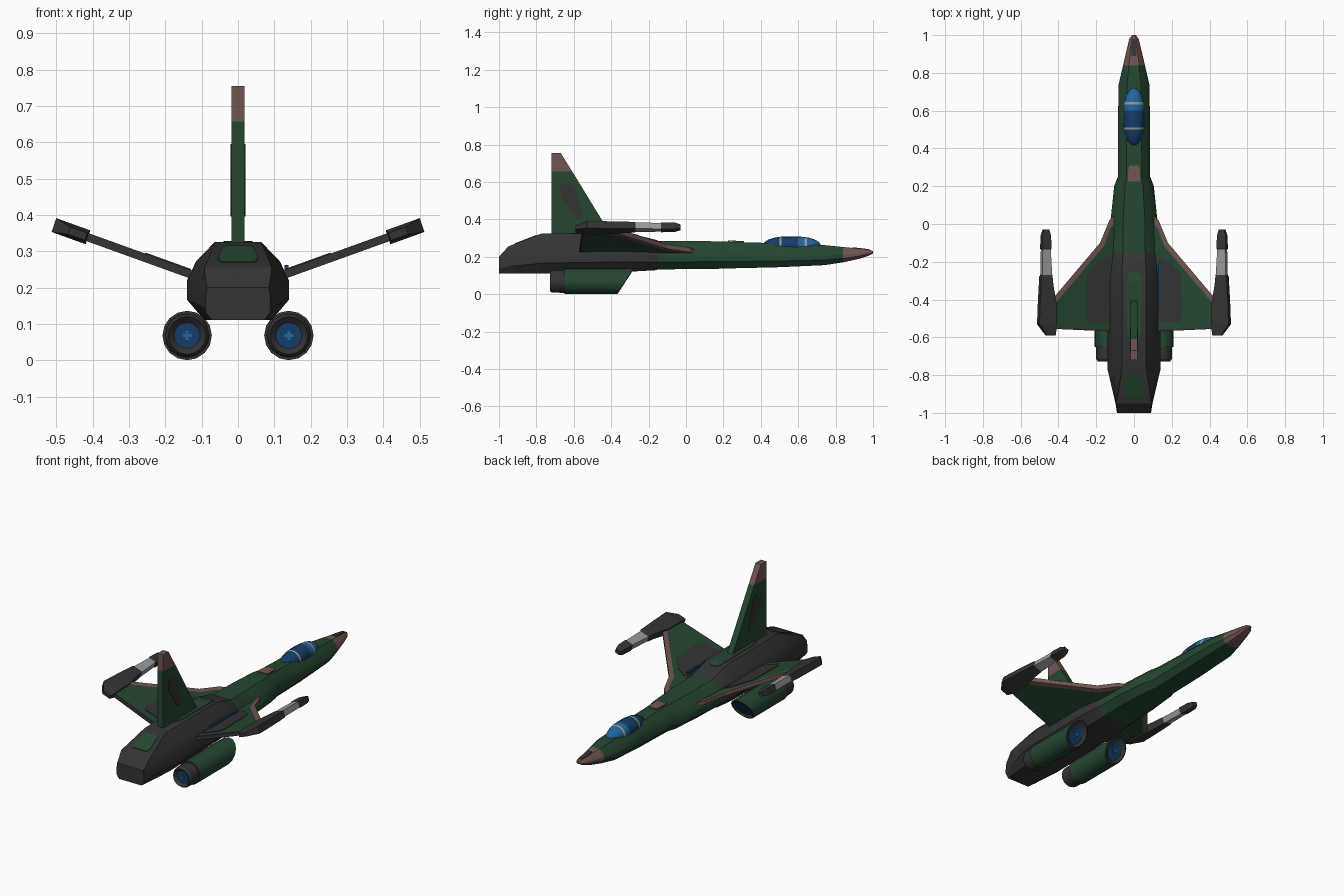
import bpy, bmesh, math

if "Cube" in bpy.data.objects:
    bpy.data.objects.remove(bpy.data.objects["Cube"])

COLOURS = {
    "forest_green": (0.018, 0.063, 0.030),
    "charcoal": (0.034, 0.034, 0.034),
    "dull_brown": (0.165, 0.092, 0.080),
    "light_grey": (0.32, 0.32, 0.32),
    "deep_blue": (0.007, 0.048, 0.135),
    "sky_blue": (0.016, 0.13, 0.34),
}
MATS = {}
for key, rgb in COLOURS.items():
    MATS[key] = bpy.data.materials.new(key)
    MATS[key].diffuse_color = (*rgb, 1)
GREEN, GREY, BROWN, LIGHT, BLUE, SKY = COLOURS


def skin(name, rings, mats, mirror=False, smooth=None):
    """Skin a row of point rings; mats is one colour or one per gap."""
    gaps = len(rings) - 1
    if isinstance(mats, str):
        mats = [mats] * gaps
    names = list(dict.fromkeys(mats))
    mesh = bpy.data.meshes.new(name)
    bm = bmesh.new()
    vs = [[bm.verts.new(p) for p in ring] for ring in rings]
    n = len(vs[0])
    for i in range(gaps):
        for j in range(n):
            k = (j + 1) % n
            f = bm.faces.new((vs[i][j], vs[i][k], vs[i + 1][k], vs[i + 1][j]))
            f.material_index = names.index(mats[i])
    for ring, m in ((vs[0], mats[0]), (vs[-1], mats[-1])):
        bm.faces.new(ring).material_index = names.index(m)
    bmesh.ops.recalc_face_normals(bm, faces=bm.faces)
    bm.to_mesh(mesh)
    bm.free()
    ob = bpy.data.objects.new(name, mesh)
    bpy.context.collection.objects.link(ob)
    for m in names:
        mesh.materials.append(MATS[m])
    if mirror:
        ob.modifiers.new("mirror", 'MIRROR').use_mirror_merge = False
    if smooth:
        bpy.context.view_layer.objects.active = ob
        ob.select_set(True)
        bpy.ops.object.shade_smooth_by_angle(angle=math.radians(smooth))
        ob.select_set(False)
    return ob


def prism(name, pts, offset, mat, mirror=False):
    top = [tuple(a + b for a, b in zip(p, offset)) for p in pts]
    return skin(name, [pts, top], mat, mirror)


def box(name, x, y, z, mat, mirror=False):
    pts = [(x[0], y[0], z[0]), (x[1], y[0], z[0]), (x[1], y[1], z[0]), (x[0], y[1], z[0])]
    return prism(name, pts, (0, 0, z[1] - z[0]), mat, mirror)


# Fuselage: ten-sided sections (y, half width, bottom, top, flat-top fraction)
def section(y, w, z0, z1, t):
    half = [(t, 1), (0.55 + 0.6 * t if t < 0.7 else 0.98, 0.74), (1, 0.49), (1, 0.26), (0.66 if t < 0.7 else 0.8, 0)]
    right = [(w * a, y, z0 + (z1 - z0) * b) for a, b in half]
    return right + [(-x, yy, z) for x, yy, z in reversed(right)]


stations = [
    (-1.00, 0.090, 0.110, 0.200, 0.95), (-0.95, 0.098, 0.110, 0.255, 0.95),
    (-0.77, 0.140, 0.110, 0.325, 0.46), (-0.30, 0.140, 0.120, 0.325, 0.46),
    (-0.16, 0.132, 0.128, 0.290, 0.46), (-0.15, 0.128, 0.132, 0.285, 0.46),
    (0.02, 0.124, 0.134, 0.284, 0.46), (0.20, 0.105, 0.136, 0.282, 0.46),
    (0.25, 0.086, 0.138, 0.279, 0.46), (0.50, 0.086, 0.144, 0.272, 0.46),
    (0.74, 0.081, 0.155, 0.262, 0.46), (0.84, 0.058, 0.170, 0.252, 0.46),
    (0.93, 0.037, 0.190, 0.243, 0.46), (0.98, 0.025, 0.207, 0.237, 0.46),
    (1.00, 0.010, 0.218, 0.230, 0.46)]
skin("fuselage", [section(*s) for s in stations],
     [GREY] * 5 + [GREEN] * 6 + [BROWN] * 3, smooth=25)


# Painted patches on top of the fuselage
def patch(name, outline, zfun, mat):
    pts = [(x, y, zfun(y)) for x, y in outline]
    pts += [(-x, y, z) for x, y, z in reversed(pts)]
    prism(name, pts, (0, 0, 0.006), mat)


patch("spine_patch", [(0.025, -0.62), (0.038, -0.56), (0.04, -0.31), (0.03, -0.30)],
      lambda y: 0.322, GREEN)
patch("spine_patch_front", [(0.04, -0.301), (0.03, -0.265), (0.015, -0.255)],
      lambda y: 0.322 + 0.25 * (-0.30 - y), GREEN)
patch("tail_patch", [(0.045, -0.915), (0.056, -0.89), (0.043, -0.81), (0.03, -0.80)],
      lambda y: 0.322 + 0.389 * (y + 0.77), GREEN)
patch("hatch_patch", [(0.03, 0.225), (0.033, 0.24), (0.03, 0.295), (0.02, 0.31)],
      lambda y: 0.2815 - 0.03 * (y - 0.20), BROWN)
patch("nose_patch", [(0.014, 0.89), (0.013, 0.94), (0.008, 0.98)],
      lambda y: 0.245 - 0.12 * (y - 0.89), GREY)

# Canopy with two light frames
ys = [0.411, 0.42, 0.44, 0.47, 0.499, 0.511, 0.56, 0.60, 0.633, 0.647, 0.68, 0.70, 0.713, 0.719]
rings = []
for y in ys:
    s = math.sqrt(1 - abs((y - 0.565) / 0.155) ** 2.6)
    rings.append([(0.056 * s * math.cos(a), y, 0.258 + 0.051 * s * math.sin(a))
                  for a in (math.tau * i / 16 for i in range(16))])
skin("canopy", rings, [LIGHT if i in (4, 8) else SKY if i > 6 else BLUE
                       for i in range(len(ys) - 1)], smooth=35)

# Tail fin: trapezoid profile with a brown tip and a dark patch each side
fin = [(-0.72, 0.315), (-0.72, 0.657), (-0.609, 0.657), (-0.40, 0.315)]
tip = [(-0.72, 0.657), (-0.72, 0.755), (-0.67, 0.755), (-0.609, 0.657)]
blot = [(-0.60, 0.42), (-0.565, 0.395), (-0.555, 0.43), (-0.595, 0.57), (-0.62, 0.595),
        (-0.67, 0.585), (-0.67, 0.53)]
prism("tail_fin", [(-0.018, y, z) for y, z in fin], (0.036, 0, 0), GREEN)
prism("tail_fin_tip", [(-0.018, y, z) for y, z in tip], (0.036, 0, 0), BROWN)
prism("tail_fin_patch", [(0.017, y, z) for y, z in blot], (0.003, 0, 0), GREY, True)


# Wings: flat plates with raised tips, in plan coordinates (x, y)
def wing_z(x):
    return 0.24 + 0.36 * (x - 0.14)


def wing_plate(name, plan, low, high, mat):
    prism(name, [(x, y, wing_z(x) + low) for x, y in plan], (0, 0, high - low), mat, True)


edge = [(0.10, 0.05), (0.13, 0.02), (0.18, -0.10), (0.43, -0.395)]
inner = [(0.10, 0.0), (0.125, -0.02), (0.158, -0.115), (0.43, -0.435)]
wing_plate("wing_leading_edge", edge + inner[::-1], -0.012, 0.012, BROWN)
wing_plate("wing_panel", inner + [(0.43, -0.545), (0.10, -0.558)], -0.012, 0.012, GREEN)
wing_plate("wing_trailing_edge", [(0.10, -0.558), (0.43, -0.545), (0.43, -0.555), (0.10, -0.57)],
           -0.012, 0.012, GREY)
wing_plate("wing_patch", [(0.13, -0.17), (0.19, -0.20), (0.25, -0.27), (0.255, -0.49),
                          (0.24, -0.52), (0.13, -0.52)], 0.011, 0.015, GREY)
box("side_strip", (0.128, 0.139), (-0.45, -0.20), (0.245, 0.262), BLUE)


# Wingtip guns: tilted boxes (y, inner x, outer x, half thickness)
def gun_ring(y, x0, x1, h):
    return [(x + 0.34 * d, y, wing_z(x) - d) for x, d in ((x0, h), (x1, h), (x1, -h), (x0, -h))]


guns = [(-0.59, 0.418, 0.465, 0.010), (-0.53, 0.413, 0.507, 0.019), (-0.42, 0.416, 0.503, 0.019),
        (-0.33, 0.432, 0.498, 0.019), (-0.28, 0.437, 0.496, 0.018), (-0.27, 0.438, 0.491, 0.016),
        (-0.135, 0.446, 0.488, 0.016), (-0.13, 0.442, 0.491, 0.018), (-0.06, 0.445, 0.489, 0.017),
        (-0.03, 0.452, 0.480, 0.011)]
skin("wingtip_gun", [gun_ring(*g) for g in guns], [GREY] * 5 + [LIGHT] + [GREY] * 3, True)

# Engines: round nacelles with slanted intakes (y, radius, slant)
CX, CZ = 0.14, 0.068


def engine_ring(y, r, k):
    return [(CX + r * math.cos(a), y + k * r * math.sin(a), CZ + r * math.sin(a))
            for a in (math.tau * i / 16 for i in range(16))]


steps = [(-0.712, 0.001, 0), (-0.712, 0.036, 0), (-0.728, 0.052, 0), (-0.715, 0.060, 0),
         (-0.65, 0.061, 0), (-0.65, 0.068, 0), (-0.325, 0.068, 0.65), (-0.322, 0.062, 0.65),
         (-0.335, 0.046, 0.65), (-0.335, 0.001, 0.65)]
skin("engine", [engine_ring(*s) for s in steps],
     [BLUE, GREY, GREY, GREY, GREY, GREEN, GREY, GREY, BLUE], True, smooth=30)

# Small crosses in the intakes and nozzles
for label, y, k, d in (("nozzle", -0.711, 0, -0.004), ("intake", -0.336, 0.65, 0.005)):
    for part, hx, hz in (("bar", 0.013, 0.004), ("post", 0.004, 0.013)):
        pts = [(CX + a * hx, y + k * b * hz, CZ + b * hz)
               for a, b in ((-1, -1), (1, -1), (1, 1), (-1, 1))]
        prism(f"{label}_cross_{part}", pts, (0, d, 0), SKY, True)

for m in bpy.data.materials:
    if m.users and not m.is_grease_pencil:
        m.use_nodes = True
        m.node_tree.nodes["Principled BSDF"].inputs["Base Color"].default_value = m.diffuse_color
